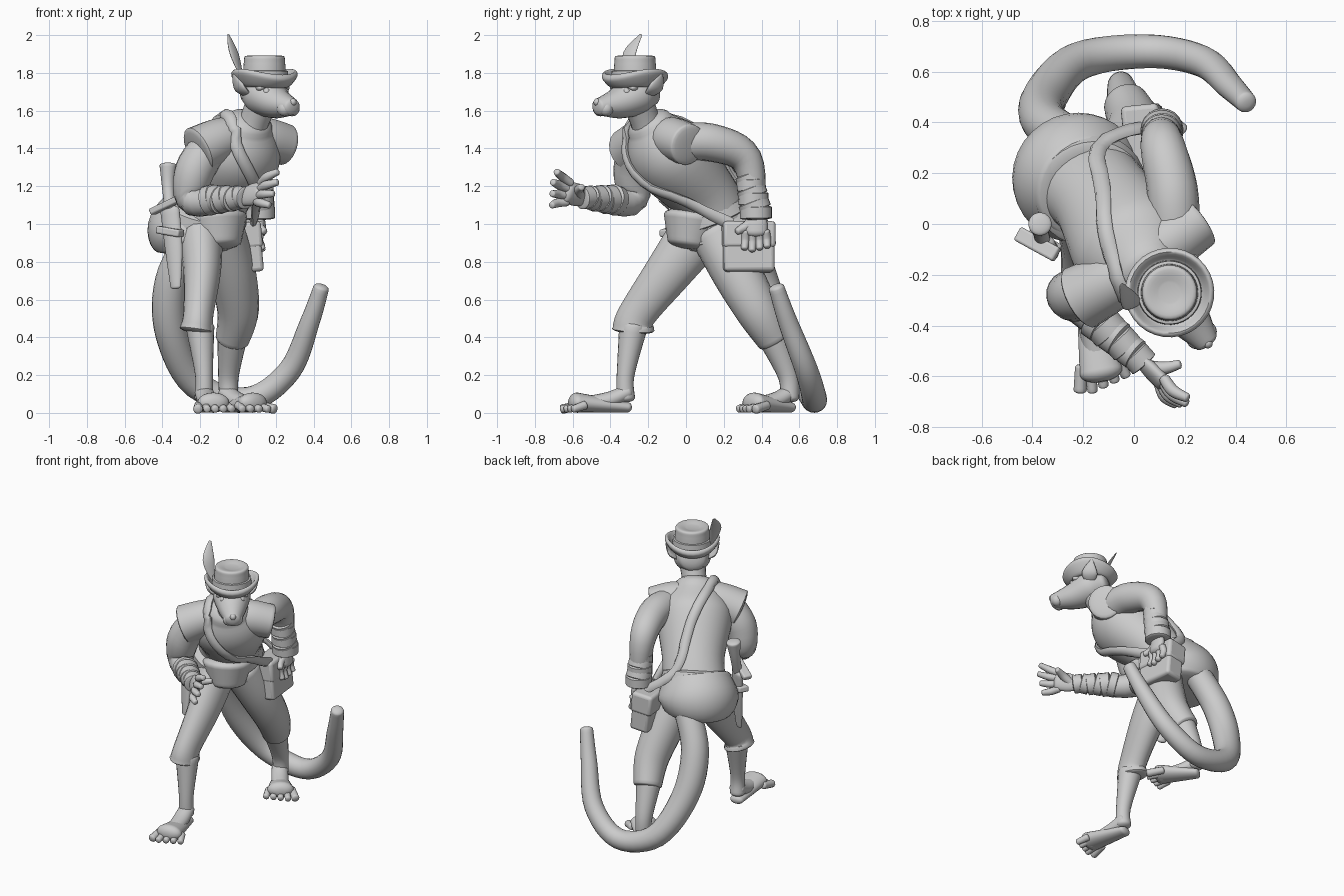
import bpy, bmesh
from math import cos, sin, pi, tau
from mathutils import Vector
from mathutils.bvhtree import BVHTree

default_cube = bpy.data.objects.get("Cube")
if default_cube:
    bpy.data.objects.remove(default_cube)

GREY = (.6, .6, .6, 1)
clay = bpy.data.materials.new("light grey")
clay.use_nodes = True
clay.diffuse_color = GREY
clay.node_tree.nodes["Principled BSDF"].inputs["Base Color"].default_value = GREY


def spline(keys, u):
    """Smooth curve through evenly spaced keys, for numbers or vectors."""
    last = len(keys) - 1
    i = min(int(u * last), last - 1)
    t = u * last - i
    a, b, c, d = keys[max(i - 1, 0)], keys[i], keys[i + 1], keys[min(i + 2, last)]
    return b + (c - a) * (t / 2) + (a * 2 - b * 5 + c * 4 - d) * (t * t / 2) + (b * 3 - a - c * 3 + d) * (t ** 3 / 2)


def skin(name, rings):
    """Bridge rings of points into a closed body, sharp only at hard corners."""
    bm = bmesh.new()
    loops = [[bm.verts.new(point) for point in ring] for ring in rings]
    count = len(loops[0])
    for low, high in zip(loops, loops[1:]):
        for i in range(count):
            j = (i + 1) % count
            bm.faces.new((low[i], low[j], high[j], high[i]))
    bm.faces.new(loops[0][::-1])
    bm.faces.new(loops[-1])
    bmesh.ops.recalc_face_normals(bm, faces=bm.faces)
    for face in bm.faces:
        face.smooth = True
    for edge in bm.edges:
        edge.smooth = edge.calc_face_angle(0) < .8
    mesh = bpy.data.meshes.new(name)
    bm.to_mesh(mesh)
    bm.free()
    mesh.materials.append(clay)
    body = bpy.data.objects.new(name, mesh)
    bpy.context.collection.objects.link(body)
    return body


def loft(name, path, radii, side=(1, 0, 0), side_end=None, flat=1, dome=.5, sides=20, steps=6):
    """Sweep an ellipse along a smooth path; dome rounds the ends, zero cuts them square."""
    points = [Vector(p) for p in path]
    total = steps * (len(points) - 1)
    centres = [spline(points, i / total) for i in range(total + 1)]
    rings = []

    def ring(centre, tangent, radius, u):
        across = Vector(side).lerp(Vector(side_end or side), u)
        across = (across - tangent * across.dot(tangent)).normalized() * radius
        depth = tangent.cross(across) * flat
        rings.append([centre + across * cos(k * tau / sides) + depth * sin(k * tau / sides) for k in range(sides)])

    bulge = [k * pi / 10 for k in range(1, 5)] if dome else []
    for i, centre in enumerate(centres):
        u = i / total
        tangent = (centres[min(i + 1, total)] - centres[max(i - 1, 0)]).normalized()
        radius = spline(radii, u)
        if i == 0:
            for angle in bulge:
                ring(centre - tangent * radius * dome * cos(angle), tangent, radius * sin(angle), u)
        ring(centre, tangent, radius, u)
        if i == total:
            for angle in reversed(bulge):
                ring(centre + tangent * radius * dome * cos(angle), tangent, radius * sin(angle), u)
    return skin(name, rings)


def block(name, location, size, rotation, bevel):
    bpy.ops.mesh.primitive_cube_add(size=1, location=location, rotation=rotation)
    box = bpy.context.object
    box.name, box.scale = name, size
    bpy.ops.object.transform_apply(location=False, rotation=False, scale=True)
    rounding = box.modifiers.new("bevel", "BEVEL")
    rounding.width, rounding.segments = bevel, 3
    box.data.materials.append(clay)
    bpy.ops.object.shade_smooth_by_angle()


def ball(name, location, radius):
    bpy.ops.mesh.primitive_uv_sphere_add(segments=16, ring_count=10, radius=radius, location=location)
    bpy.context.object.name = name
    bpy.context.object.data.materials.append(clay)
    bpy.ops.object.shade_smooth()


# Torso, vest shoulders, skirt and belt, twisting from the hips to the shoulders
HIPS, SHOULDERS = (1, .4, 0), (.8, .55, 0)
torso = loft("torso", [(-.19, .17, 1), (-.12, .09, 1.16), (0, -.1, 1.38), (.05, -.19, 1.52)],
             (.21, .2, .24, .14), HIPS, SHOULDERS, flat=.88, sides=32)
loft("vest_shoulders", [(-.21, -.29, 1.39), (-.08, -.22, 1.45), (.04, -.14, 1.46), (.14, -.07, 1.45), (.25, .01, 1.42)],
     (.13, .115, .1, .115, .11), (.5, -.7, 0), dome=.15)
loft("tunic_skirt", [(-.22, .19, .87), (-.22, .18, .96), (-.18, .14, 1.08)], (.22, .26, .21), HIPS, dome=.1, sides=32)
loft("skirt_front", [(-.1, .02, .9), (-.11, .04, 1.03)], (.12, .16), HIPS, dome=.3)
loft("belt", [(-.18, .14, 1.04), (-.17, .12, 1.09)], (.23, .22), HIPS, dome=.1, sides=32)

# Trousers gathered below the knee, with bare shins
loft("right_trouser", [(-.2, .06, .95), (-.19, -.09, .75), (-.21, -.26, .52), (-.22, -.28, .44)],
     (.12, .1, .08, .09), flat=1.25, dome=.2)
loft("left_trouser", [(-.09, .16, .95), (-.03, .27, .74), (0, .38, .54), (-.03, .47, .39)],
     (.13, .125, .11, .09), flat=1.05, dome=.2)
right_ankle, left_ankle = (-.18, -.32, .08), (-.05, .55, .08)
loft("right_shin", [(-.2, -.28, .45), (-.18, -.32, .2), right_ankle], (.075, .047, .05))
loft("left_shin", [(-.03, .46, .4), (-.05, .54, .2), left_ankle], (.08, .055, .05))


# Feet rest on the ground, widening and thinning toward fanned toes
def foot(name, heel, toes, big_toe):
    heel, toes = Vector(heel), Vector(toes)
    forward = (toes - heel).normalized()
    across = forward.cross(Vector((0, 0, 1)))
    stations = [i / 4 for i in range(5)]
    widths = [.045 + .04 * u for u in stations]
    path = [heel.lerp(toes, u) + Vector((0, 0, w * .65)) for u, w in zip(stations, widths)]
    loft(name, path, widths, across, flat=.62)
    loft(name + "_instep", [heel + Vector((0, 0, .11)), heel.lerp(toes, .4) + Vector((0, 0, .065)),
                            toes + Vector((0, 0, .04))], (.05, .055, .05), across, flat=.8)
    for k in range(-2, 3):
        base = toes - forward * .03 + across * k * .037 + Vector((0, 0, .04))
        tip = base + forward * (.1 - .012 * abs(k - big_toe / 2)) + across * k * .01
        tip.z = .02
        loft(f"{name}_toe_{k + 3}", [base, tip], (.024, .02 if k != big_toe else .026), across, sides=10)


foot("right_foot", (-.18, -.31, 0), (-.13, -.58, 0), 2)
foot("left_foot", (-.06, .55, 0), (.08, .36, 0), -2)

# Tail sweeping down, along the ground and up again
loft("tail", [(-.23, .33, .95), (-.35, .4, .7), (-.35, .5, .42), (-.22, .64, .15), (.05, .68, .07),
              (.27, .64, .22), (.38, .54, .48), (.44, .48, .66)], (.085, .09, .07, .06, .042), (.3, .9, 0))

# Arms
right_wrist, left_wrist = Vector((.02, -.53, 1.14)), Vector((.11, .37, 1.06))
right_elbow, left_elbow = Vector((-.23, -.3, 1.12)), Vector((.11, .32, 1.34))
loft("right_arm", [(-.13, -.26, 1.43), (-.23, -.28, 1.28), right_elbow, right_wrist], (.1, .105, .08, .05), (.2, .9, .3))
loft("left_arm", [(.16, -.04, 1.43), (.15, .14, 1.43), left_elbow, left_wrist], (.1, .1, .085, .05))


# Forearm wraps, each band tilted against the last
def wraps(name, elbow, wrist, start_radius, end_radius):
    bands = 6
    for k in range(bands):
        u = k / (bands - 1)
        centre = elbow.lerp(wrist, .35 + .65 * u)
        tilt = Vector((0, .15, .15)) * (-1) ** k
        half = ((wrist - elbow).normalized() + tilt) * .025
        radius = start_radius + (end_radius - start_radius) * u
        loft(f"{name}_{k + 1}", [centre - half, centre + half], (radius, radius), (.2, .7, .6), dome=.12, steps=2)


wraps("right_wrap", right_elbow, right_wrist, .08, .06)
wraps("left_wrap", left_elbow, left_wrist, .073, .085)


# Hands with fingers fanned across the palm and a free thumb
def hand(name, wrist, forward, across, thumb, reach, fan):
    forward, across, thumb = (Vector(v).normalized() for v in (forward, across, thumb))
    knuckles = wrist + forward * reach / 2
    loft(name + "_palm", [wrist, wrist.lerp(knuckles, .5), knuckles], (.045, .06, .06), across, flat=.5)
    curl = forward.cross(across) * .015
    for k in range(4):
        offset = across * (k - 1.5)
        length = reach * (1 - .05 * abs(k - 2))
        base = knuckles + offset * .035
        tip = wrist + forward * length + offset * fan
        loft(f"{name}_finger_{k + 1}", [base, base.lerp(tip, .5) + curl, tip], (.022, .024, .018), across, sides=10)
    base = wrist + forward * reach * .2
    tip = base + forward * reach * .3 + thumb * .1
    loft(name + "_thumb", [base, base.lerp(tip, .6) + curl, tip], (.03, .026, .018), across, sides=10)


hand("right_hand", right_wrist, (.7, -.7, .2), (.2, .2, 1), (.7, .7, .3), .26, .06)
hand("left_hand", left_wrist, (.1, 0, -1), (0, -1, 0), (.2, -1, 0), .2, .04)

# Head turned toward the right hand, with its own forward and sideways axes
FORWARD, SIDEWAYS, HEAD = Vector((.6, -.8, 0)), Vector((.8, .6, 0)), Vector((.14, -.27, 0))


def on_head(forward, sideways, height):
    return HEAD + FORWARD * forward + SIDEWAYS * sideways + Vector((0, 0, height))


loft("neck", [(.04, -.17, 1.44), (.08, -.21, 1.53), on_head(-.02, 0, 1.65)], (.11, .08, .085), SHOULDERS)
loft("head", [on_head(-.09, 0, 1.7), on_head(0, 0, 1.68), on_head(.11, 0, 1.64), on_head(.24, 0, 1.62)],
     (.09, .12, .092, .05), SIDEWAYS, flat=.9, dome=.4)
loft("brow", [on_head(.07, -.09, 1.72), on_head(.08, 0, 1.74), on_head(.07, .09, 1.72)], (.025, .03, .025), FORWARD, flat=.6)
ball("nose", on_head(.25, 0, 1.645), .02)
for sign, label in ((1, "left"), (-1, "right")):
    ball(label + "_eye", on_head(.1, sign * .06, 1.7), .02)
    ball(label + "_muzzle_pad", on_head(.21, sign * .025, 1.61), .04)
    loft(label + "_ear", [on_head(-.02, sign * .09, 1.68), on_head(-.03, sign * .14, 1.72), on_head(-.05, sign * .17, 1.79)],
         (.03, .05, .01), FORWARD, flat=.35)

# Hat turned from one profile, its brim curled up at the sides
profile = [Vector(p) for p in [(.09, 1.74), (.13, 1.72), (.175, 1.76), (.16, 1.79), (.12, 1.76),
                               (.11, 1.85), (.1, 1.89), (.04, 1.88)]]
hat_rings = []
for step in range(36):
    radius, height = spline(profile, step / 35)
    lift = max(0, radius - .11) * .6
    hat_rings.append([on_head(radius * cos(k * tau / 32), radius * sin(k * tau / 32),
                              height + lift * sin(k * tau / 32) ** 2) for k in range(32)])
skin("hat", hat_rings)
loft("hat_band", [on_head(0, 0, 1.775), on_head(0, 0, 1.81)], (.127, .124), SIDEWAYS, dome=.04, sides=32)
loft("feather", [(.02, -.31, 1.78), (-.02, -.3, 1.9), (-.05, -.24, 2)], (.015, .04, .01), (.5, .8, 0), flat=.3)

# Satchel, and a strap laid over the torso surface
TURN = (0, -.1, .1)
block("satchel", (.05, .33, .87), (.13, .27, .25), TURN, .02)
block("satchel_flap", (.04, .33, .94), (.15, .28, .14), TURN, .02)
surface = BVHTree.FromObject(torso, bpy.context.evaluated_depsgraph_get())
route = [Vector(p) for p in [(.08, .24, 1), (.1, -.08, 1.16), (0, -.38, 1.4), (-.07, -.25, 1.6),
                             (-.12, .1, 1.45), (-.14, .33, 1.2), (.05, .38, 1)]]
strap_rings = []
for step in range(49):
    centre = spline(route, step / 48)
    tangent = spline(route, min(1, (step + 1) / 48)) - spline(route, max(0, (step - 1) / 48))
    hit, normal, _, _ = surface.find_nearest(centre)
    centre = centre.lerp(hit + normal * .012, min(1, max(0, centre.z * 8 - 8.4)))
    across = normal.cross(tangent).normalized() * .033
    strap_rings.append([centre + across * cos(k * tau / 8) + normal * sin(k * tau / 8) * .02 for k in range(8)])
skin("satchel_strap", strap_rings)

# Sheathed knife on the right hip
loft("sheath", [(-.33, -.12, .67), (-.34, -.09, .87), (-.36, -.06, 1.07)], (.03, .05, .055), (1, -.5, 0), flat=.5)
loft("knife_handle", [(-.36, -.06, 1.08), (-.37, -.02, 1.2), (-.37, 0, 1.31)], (.03, .033, .046), (1, -.5, 0), dome=.3)
block("knife_guard", (-.38, -.08, 1.1), (.19, .06, .035), (0, -.4, -.5), .01)
block("sheath_loop", (-.36, -.08, .96), (.14, .07, .04), (0, .15, -.5), .01)
